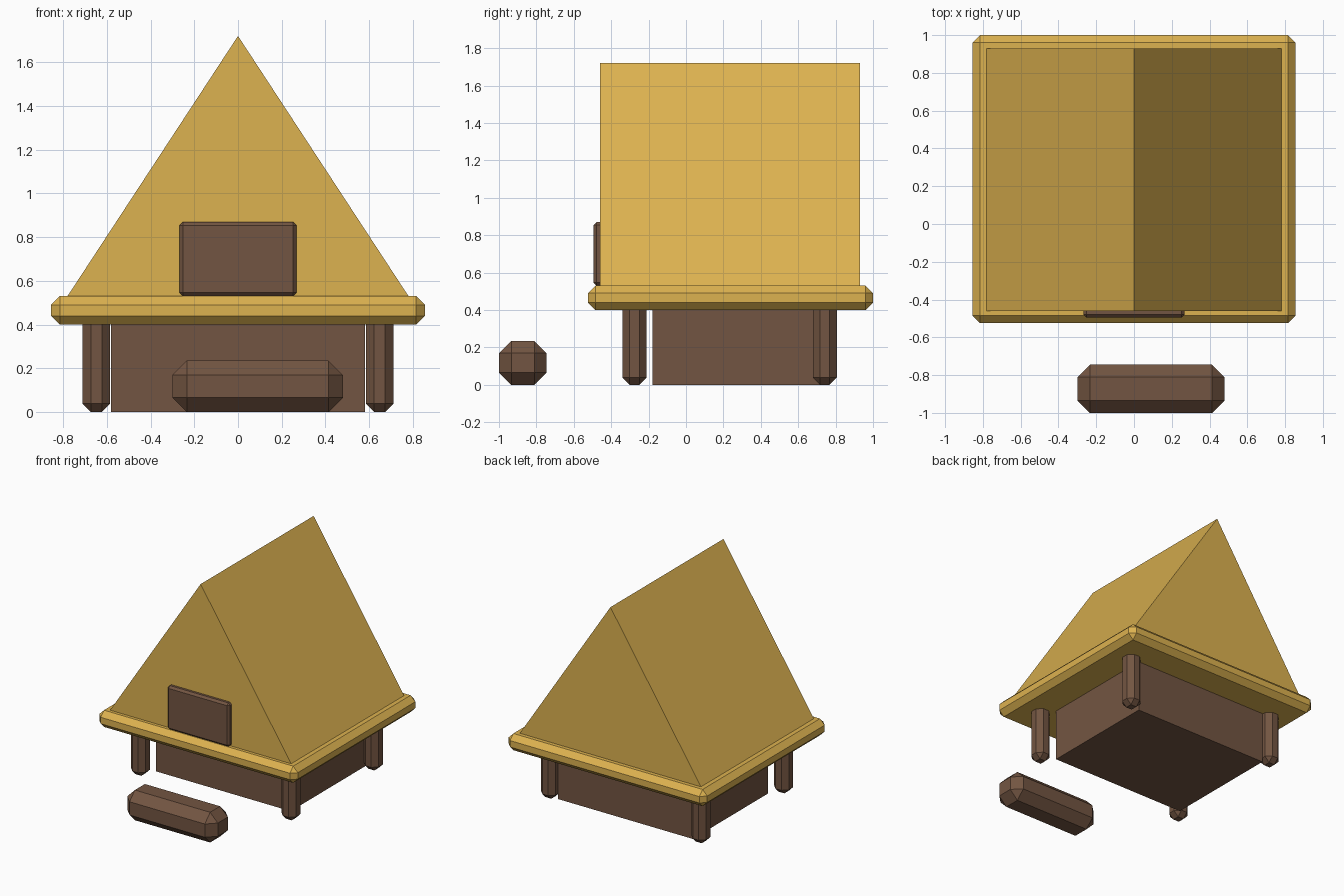
import bpy
import bmesh

if "Cube" in bpy.data.objects:
    bpy.data.objects.remove(bpy.data.objects["Cube"], do_unlink=True)


def make_material(name, color):
    mat = bpy.data.materials.new(name)
    mat.use_nodes = True
    mat.diffuse_color = color
    mat.node_tree.nodes["Principled BSDF"].inputs["Base Color"].default_value = color
    return mat


straw = make_material("straw yellow", (0.72, 0.445, 0.08, 1))
wood = make_material("dark wood", (0.171, 0.091, 0.054, 1))


def finish(name, bm, mat):
    bmesh.ops.recalc_face_normals(bm, faces=bm.faces)
    mesh = bpy.data.meshes.new(name)
    bm.to_mesh(mesh)
    bm.free()
    mesh.materials.append(mat)
    obj = bpy.data.objects.new(name, mesh)
    bpy.context.collection.objects.link(obj)
    return obj


def block(name, xs, ys, zs, mat, chamfer=0):
    """Box between the given limits, with all edges cut by one flat chamfer."""
    bm = bmesh.new()
    bmesh.ops.create_cube(bm, size=1)
    for v in bm.verts:
        for i, (low, high) in enumerate((xs, ys, zs)):
            v.co[i] = high if v.co[i] > 0 else low
    if chamfer:
        bmesh.ops.bevel(bm, geom=bm.edges[:], offset=chamfer, segments=1,
                        profile=0.5, affect='EDGES')
    return finish(name, bm, mat)


# Hut walls
block("walls", (-0.58, 0.58), (-0.18, 0.745), (0, 0.42), wood)

# Corner posts
for side, x in (("left", 0.648), ("right", -0.648)):
    for end, y in (("front", -0.275), ("back", 0.742)):
        block(f"{end}_{side}_post", (x - 0.063, x + 0.063),
              (y - 0.064, y + 0.064), (0, 0.45), wood, 0.038)

# Chamfered eaves slab
block("eaves", (-0.855, 0.855), (-0.525, 1.0), (0.4, 0.53), straw, 0.04)

# Gabled roof: a triangle extruded front to back
bm = bmesh.new()
gable = bm.faces.new([bm.verts.new((x, -0.46, z))
                      for x, z in ((-0.78, 0.53), (0.78, 0.53), (0, 1.72))])
extruded = bmesh.ops.extrude_face_region(bm, geom=[gable], use_keep_orig=True)
for item in extruded["geom"]:
    if isinstance(item, bmesh.types.BMVert):
        item.co.y = 0.93
finish("roof", bm, straw)

# Blank board on the gable, and the log bench in front
block("gable_board", (-0.268, 0.268), (-0.495, -0.44), (0.53, 0.87), wood, 0.016)
block("log_bench", (-0.3, 0.48), (-1.0, -0.745), (0, 0.235), wood, 0.066)
